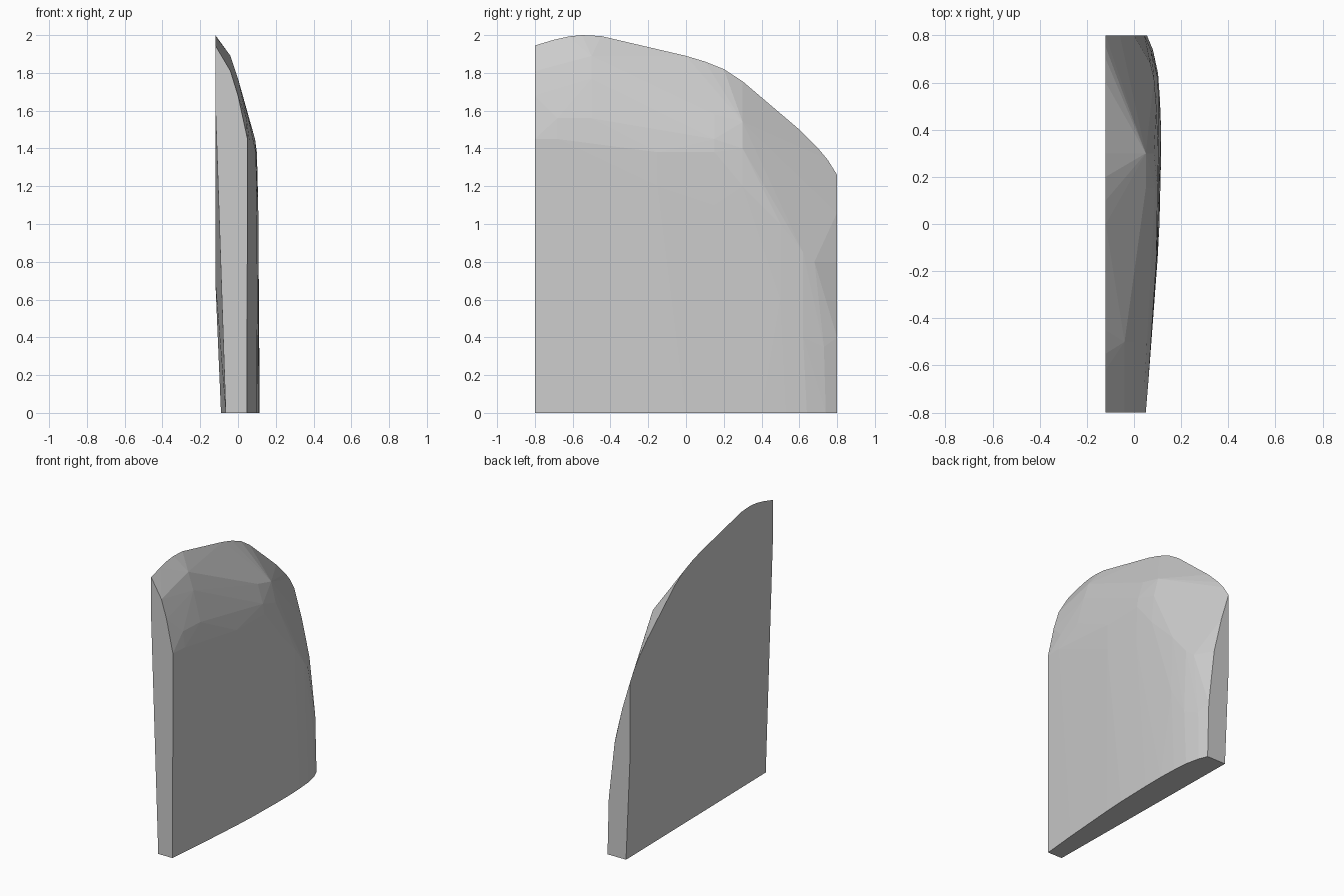
import bpy, bmesh, math

# Inner flat face outline at x = -0.12, as (y, z)
inner = [(-.8, 1.64), (-.8, 1.945), (-.7, 1.975), (-.62, 1.993), (-.55, 2.0), (-.45, 1.995),
         (0, 1.89), (.1, 1.86), (.2, 1.82), (.3, 1.755), (.6, 1.5), (.7, 1.4),
         (.75, 1.34), (.8, 1.26), (.8, .7)]
# Bottom outline at z = 0, as (x, y)
base = [(-.065, -.8), (.047, -.8), (.07, -.55), (.1, -.15), (.108, 0), (.114, .25), (.115, .4),
        (.11, .53), (.102, .64), (.08, .74), (.055, .8), (-.09, .8)]
# Cross-sections of the bulging outer face: y -> (x, z)
sections = {
    -.8: [(.05, 1.2), (.05, 1.45), (0, 1.68), (-.04, 1.81)],
    -.68: [(.06, 1.45), (.045, 1.56)],
    -.5: [(-.04, 1.89), (0, 1.77), (.055, 1.56)],
    -.15: [(.095, 1.38), (.098, 1.2)],
    .15: [(.05, 1.58), (.09, 1.45), (.1, 1.38), (.107, 1.1)],
    .3: [(.05, 1.54), (.085, 1.4), (.104, 1.2)],
    .5: [(.095, 1.0), (.107, .6)],
    .62: [(.085, .85), (.1, .4)],
    .68: [(.07, .8)],
    .73: [(.075, .35)],
    .8: [(.045, .4), (0, .8), (-.06, 1.06)],
}

# Wrap the outlines and sections in one convex shell
points = [(-.12, y, z) for y, z in inner] + [(x, y, 0) for x, y in base]
points += [(x, y, z) for y, sec in sections.items() for x, z in sec]
bm = bmesh.new()
for p in points:
    bm.verts.new(p)
bmesh.ops.convex_hull(bm, input=bm.verts)
bmesh.ops.delete(bm, geom=[v for v in bm.verts if not v.link_faces], context='VERTS')
bmesh.ops.dissolve_limit(bm, angle_limit=math.radians(.5), verts=bm.verts, edges=bm.edges)
bmesh.ops.recalc_face_normals(bm, faces=bm.faces)

mesh = bpy.data.meshes.new("curved_panel")
bm.to_mesh(mesh)
bm.free()
panel = bpy.data.objects.new("curved_panel", mesh)
bpy.context.collection.objects.link(panel)
